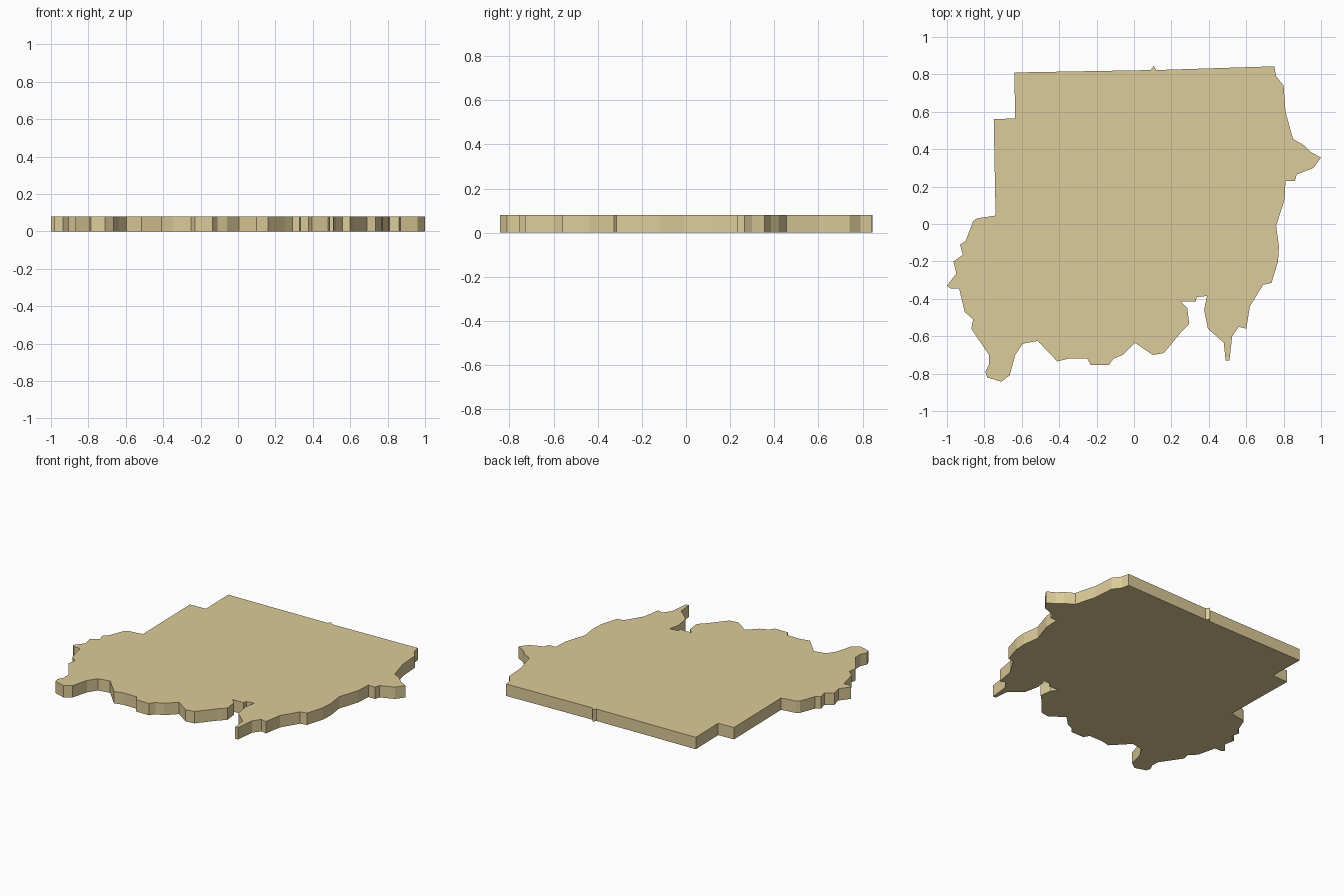
import bpy
import bmesh

THICKNESS = 0.08

# Outline, clockwise from the upper left step, one stretch per side
north = [(-0.75, 0.56), (-0.635, 0.565), (-0.64, 0.81), (0.09, 0.823),
         (0.105, 0.845), (0.12, 0.823), (0.75, 0.843)]

east = [(0.76, 0.79), (0.80, 0.74), (0.81, 0.60), (0.85, 0.455), (0.91, 0.42),
        (0.945, 0.385), (1.0, 0.355), (0.96, 0.30), (0.87, 0.265), (0.86, 0.23),
        (0.81, 0.23), (0.805, 0.13), (0.76, -0.01), (0.775, -0.12), (0.77, -0.20),
        (0.735, -0.315), (0.69, -0.325), (0.62, -0.44), (0.60, -0.56), (0.56, -0.55)]

notch = [(0.525, -0.60), (0.51, -0.73), (0.49, -0.73), (0.48, -0.635),
         (0.395, -0.56), (0.375, -0.46), (0.39, -0.385), (0.335, -0.39),
         (0.33, -0.415), (0.25, -0.415), (0.285, -0.45), (0.295, -0.535)]

south = [(0.25, -0.58), (0.16, -0.69), (0.10, -0.70), (0.005, -0.635),
         (-0.06, -0.70), (-0.11, -0.72), (-0.135, -0.755), (-0.23, -0.755),
         (-0.25, -0.72), (-0.35, -0.72), (-0.41, -0.735), (-0.515, -0.625),
         (-0.595, -0.64), (-0.635, -0.70), (-0.665, -0.81), (-0.71, -0.843)]

west = [(-0.785, -0.82), (-0.795, -0.79), (-0.775, -0.75), (-0.775, -0.70),
        (-0.87, -0.56), (-0.86, -0.51), (-0.905, -0.47), (-0.935, -0.345),
        (-0.98, -0.345), (-1.0, -0.33), (-0.95, -0.265), (-0.965, -0.20),
        (-0.915, -0.165), (-0.93, -0.11), (-0.90, -0.09), (-0.86, 0.015),
        (-0.84, 0.03), (-0.74, 0.045)]

# Flat slab extruded straight up from the outline
bm = bmesh.new()
base = bm.faces.new([bm.verts.new((x, y, 0))
                     for x, y in north + east + notch + south + west])
top = bmesh.ops.extrude_face_region(bm, geom=[base], use_keep_orig=True)
raised = [v for v in top["geom"] if isinstance(v, bmesh.types.BMVert)]
bmesh.ops.translate(bm, verts=raised, vec=(0, 0, THICKNESS))
bmesh.ops.recalc_face_normals(bm, faces=bm.faces)
caps = [f for f in bm.faces if len(f.verts) > 4]
bmesh.ops.triangulate(bm, faces=caps)

mesh = bpy.data.meshes.new("map_slab")
bm.to_mesh(mesh)
bm.free()
slab = bpy.data.objects.new("map_slab", mesh)
bpy.context.collection.objects.link(slab)

# Sand colour
sand = bpy.data.materials.new("sand")
sand.diffuse_color = (0.72, 0.60, 0.32, 1)
mesh.materials.append(sand)
